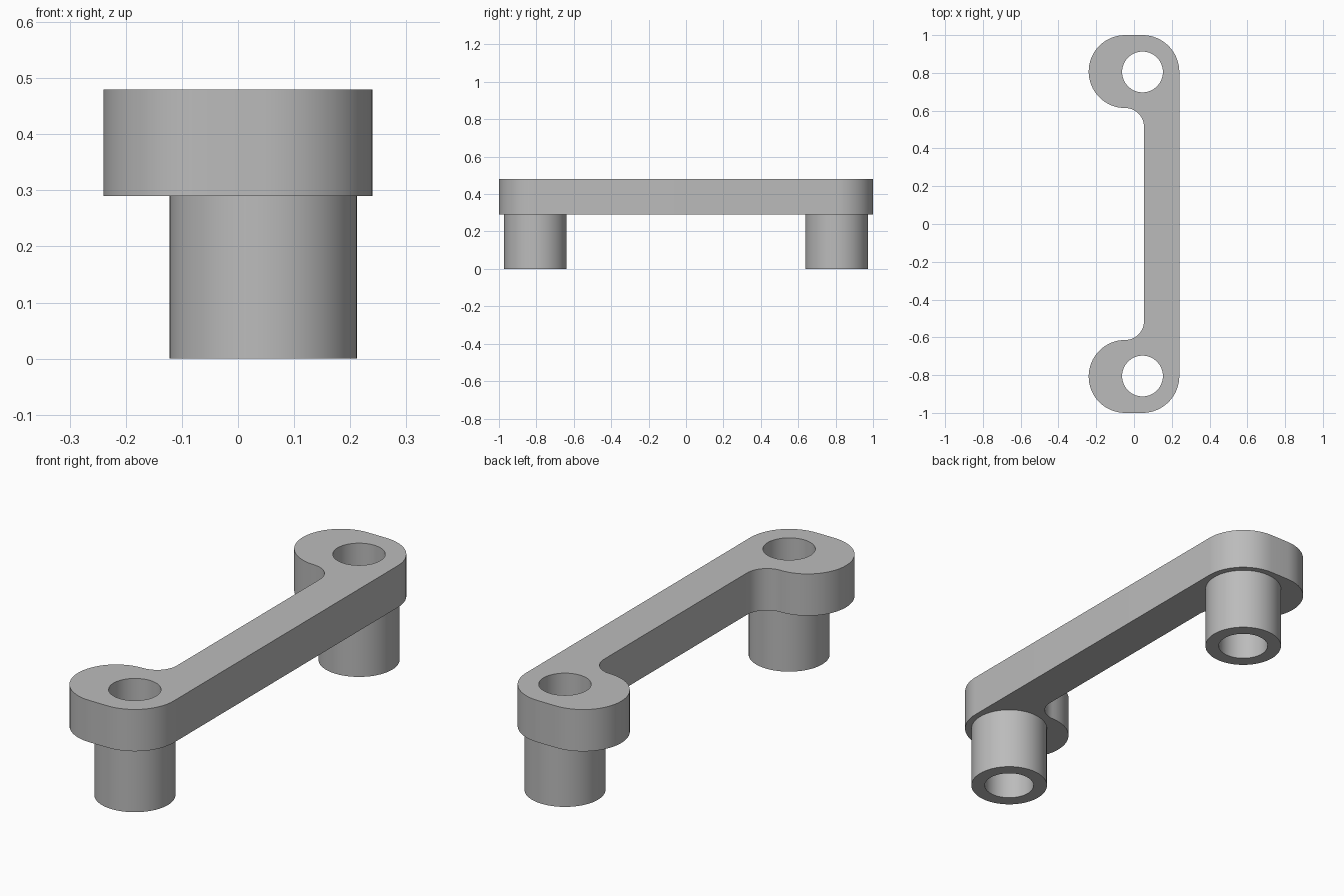
import bpy
import bmesh
from math import cos, sin, radians
from mathutils import Vector

if "Cube" in bpy.data.objects:
    bpy.data.objects.remove(bpy.data.objects["Cube"], do_unlink=True)

BOTTOM, TOP = 0.29, 0.48       # bar heights
POST = Vector((0.045, 0.805))  # post centre
HOLE, TUBE = 0.108, 0.167      # post radii

grey = bpy.data.materials.new("grey")
grey.use_nodes = True
colour = (0.5, 0.5, 0.5, 1)
grey.diffuse_color = colour
grey.node_tree.nodes["Principled BSDF"].inputs["Base Color"].default_value = colour


def arc(cx, cy, r, start, end, steps=16):
    angles = [radians(start + (end - start) * i / steps) for i in range(steps + 1)]
    return [(cx + r * cos(a), cy + r * sin(a)) for a in angles]


def circle(cx, cy, r):
    return arc(cx, cy, r, 0, 360, 64)[:-1]


def extruded(name, loops, z0, z1):
    """Fill the closed loops (outline and holes) and extrude them upward."""
    bm = bmesh.new()
    edges = []
    for points in loops:
        verts = [bm.verts.new((x, y, z0)) for x, y in points]
        edges += [bm.edges.new((v, verts[i - 1])) for i, v in enumerate(verts)]
    bmesh.ops.triangle_fill(bm, edges=edges, use_beauty=True)
    result = bmesh.ops.extrude_face_region(bm, geom=bm.faces[:], use_keep_orig=True)
    top = [g for g in result["geom"] if isinstance(g, bmesh.types.BMVert)]
    bmesh.ops.translate(bm, verts=top, vec=(0, 0, z1 - z0))
    bmesh.ops.recalc_face_normals(bm, faces=bm.faces[:])
    mesh = bpy.data.meshes.new(name)
    bm.to_mesh(mesh)
    bm.free()
    obj = bpy.data.objects.new(name, mesh)
    bpy.context.collection.objects.link(obj)
    mesh.materials.append(grey)
    bpy.ops.object.select_all(action="DESELECT")
    obj.select_set(True)
    bpy.context.view_layer.objects.active = obj
    bpy.ops.object.shade_smooth_by_angle(angle=radians(30))


# Back half of the bar outline: outer corner, round lobe, inner fillet
half = (arc(*POST, 0.195, 0, 90)
        + arc(-0.047, 0.807, 0.193, 90, 270, 32)
        + arc(-0.047, 0.514, 0.1, 90, 0)[1:])
outline = half + [(x, -y) for x, y in reversed(half)]
holes = [circle(POST.x, s * POST.y, HOLE) for s in (1, -1)]
extruded("handle_bar", [outline] + holes, BOTTOM, TOP)

# Hollow mounting posts
for label, s in (("back", 1), ("front", -1)):
    rings = [circle(POST.x, s * POST.y, r) for r in (TUBE, HOLE)]
    extruded(label + "_post", rings, 0, BOTTOM)
